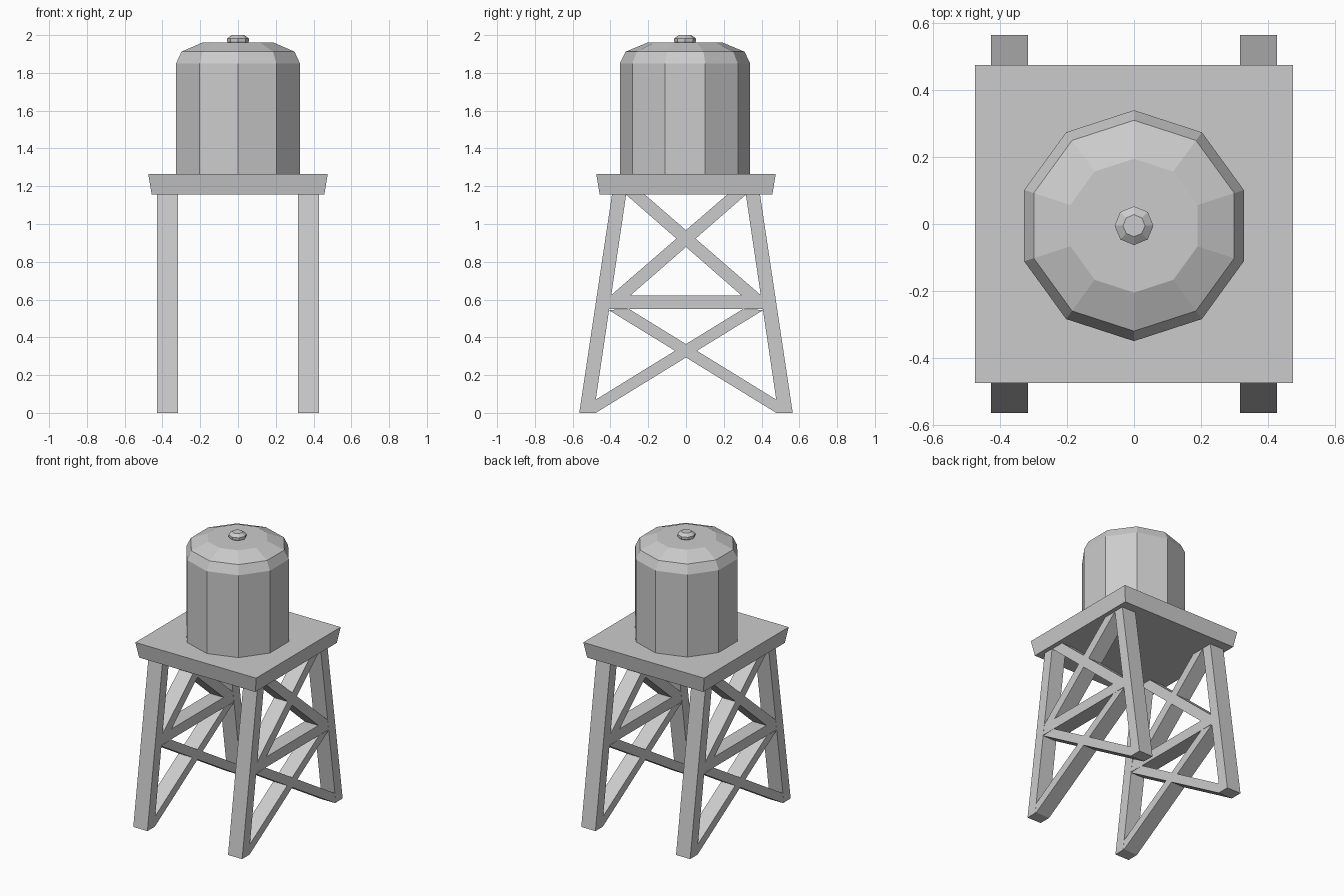
import bpy, bmesh
from math import sin, cos, pi

if "Cube" in bpy.data.objects:
    bpy.data.objects.remove(bpy.data.objects["Cube"])


def finish(name, bm):
    bmesh.ops.recalc_face_normals(bm, faces=bm.faces)
    mesh = bpy.data.meshes.new(name)
    bm.to_mesh(mesh)
    bm.free()
    obj = bpy.data.objects.new(name, mesh)
    bpy.context.collection.objects.link(obj)
    return obj


def loft(name, loops):
    """Closed solid through a stack of equal-length vertex loops."""
    bm = bmesh.new()
    rings = [[bm.verts.new(p) for p in loop] for loop in loops]
    n = len(rings[0])
    for a, b in zip(rings, rings[1:]):
        for i in range(n):
            j = (i + 1) % n
            bm.faces.new((a[i], a[j], b[j], b[i]))
    bm.faces.new(rings[0])
    bm.faces.new(rings[-1])
    return finish(name, bm)


def ring(r, z, n, cy=0.0, start=pi / 2):
    return [(r * cos(start + 2 * pi * i / n), cy + r * sin(start + 2 * pi * i / n), z)
            for i in range(n)]


def turned(name, profile, n):
    return loft(name, [ring(r, z, n, -0.005) for r, z in profile])


def side_beam(name, outline, x0, x1):
    """Extrude a y-z outline along x."""
    return loft(name, [[(x, y, z) for y, z in outline] for x in (x0, x1)])


# Tank with rounded ten-sided top, and its cap
turned("tank", [(0.345, 1.265), (0.345, 1.85), (0.315, 1.912), (0.2, 1.96)], 10)
turned("cap", [(0.05, 1.955), (0.058, 1.967), (0.058, 1.982), (0.033, 2.0)], 8)

# Platform, flaring slightly upward
s = 2 ** 0.5
loft("platform", [ring(0.457 * s, 1.155, 4, start=pi / 4),
                  ring(0.475 * s, 1.265, 4, start=pi / 4)])

# Side-frame outlines in (y, z)
leg = [(0.565, 0), (0.488, 0), (0.317, 1.155), (0.392, 1.155)]
upper = [(-0.317, 1.155), (-0.217, 1.155), (0.40, 0.62), (0.296, 0.62)]
lower = [(-0.41, 0.545), (-0.30, 0.549), (0.478, 0.07), (0.49, 0), (0.478, 0)]
rail = [(-0.41, 0.549), (0.41, 0.549), (0.40, 0.622), (-0.40, 0.622)]

# Two side frames: legs, crossed braces and a middle rail
for side, sx in (("left", -1), ("right", 1)):
    for end, sy in (("front", -1), ("back", 1)):
        for part, outline, gap in (("leg", leg, 0), ("upper_brace", upper, 0.001),
                                   ("lower_brace", lower, 0.001)):
            pts = [(y * sy, z) for y, z in outline]
            side_beam(f"{end}_{side}_{part}", pts,
                      sx * (0.317 + gap), sx * (0.428 - gap))
    side_beam(f"{side}_rail", rail, sx * 0.318, sx * 0.427)
